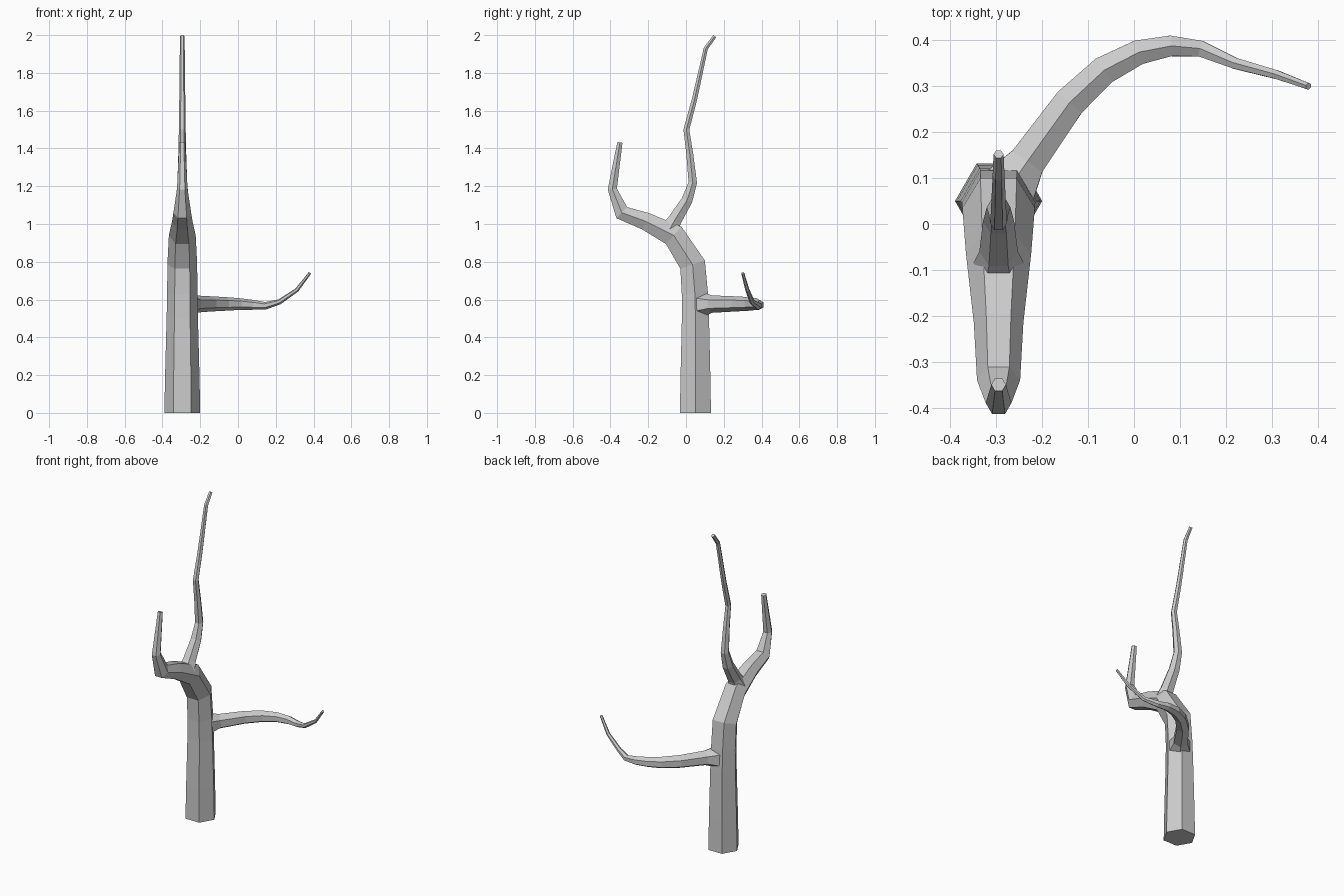
import bpy, bmesh
from math import sin, cos, tau
from mathutils import Vector

if "Cube" in bpy.data.objects:
    bpy.data.objects.remove(bpy.data.objects["Cube"])

SIDES = 6


def limb(name, path, ref):
    """Tapered six-sided tube along (x, y, z, radius) points."""
    pts = [Vector(p[:3]) for p in path]
    bm = bmesh.new()
    rings = []
    for i, p in enumerate(pts):
        t = Vector()
        if i > 0:
            t += (p - pts[i - 1]).normalized()
        if i < len(pts) - 1:
            t += (pts[i + 1] - p).normalized()
        t.normalize()
        u = (ref - t * ref.dot(t)).normalized()
        v = t.cross(u)
        r = path[i][3]
        rings.append([bm.verts.new(p + r * (u * cos(tau * k / SIDES) + v * sin(tau * k / SIDES)))
                      for k in range(SIDES)])
    for a, b in zip(rings, rings[1:]):
        for k in range(SIDES):
            n = (k + 1) % SIDES
            bm.faces.new((a[k], a[n], b[n], b[k]))
    bm.faces.new(rings[0][::-1])
    bm.faces.new(rings[-1])
    bmesh.ops.recalc_face_normals(bm, faces=bm.faces)
    me = bpy.data.meshes.new(name)
    bm.to_mesh(me)
    bm.free()
    ob = bpy.data.objects.new(name, me)
    bpy.context.collection.objects.link(ob)
    return ob


X = -0.295

# Trunk bending forward into the front limb
trunk = limb("tree_trunk", [(X, y, z, r) for y, z, r in [
    (0.05, 0, 0.095), (0.05, 0.2, 0.091), (0.05, 0.5, 0.083), (0.047, 0.63, 0.08),
    (0.035, 0.785, 0.079), (-0.065, 0.94, 0.071), (-0.215, 1.015, 0.054),
    (-0.34, 1.06, 0.047), (-0.39, 1.185, 0.028), (-0.35, 1.432, 0.016)]], Vector((1, 0, 0)))

# Tall wavy upper branch
upper = limb("upper_branch", [(X, y, z, r) for y, z, r in [
    (-0.085, 0.975, 0.055), (-0.06, 1.02, 0.042), (0.005, 1.125, 0.034), (0.036, 1.22, 0.026),
    (0.02, 1.37, 0.021), (0.002, 1.5, 0.018), (0.045, 1.66, 0.016),
    (0.105, 1.93, 0.013), (0.152, 1.994, 0.011)]], Vector((1, 0, 0)))

# Curving side branch with a flared root
side = limb("side_branch", [
    (-0.275, 0.075, 0.573, 0.072), (-0.232, 0.137, 0.576, 0.046), (-0.14, 0.265, 0.577, 0.040),
    (-0.065, 0.335, 0.577, 0.036), (0.01, 0.374, 0.576, 0.031), (0.08, 0.388, 0.572, 0.026),
    (0.145, 0.382, 0.567, 0.020), (0.22, 0.35, 0.588, 0.014), (0.312, 0.325, 0.651, 0.011),
    (0.38, 0.3, 0.74, 0.008)], Vector((0, 0, 1)))

# Join the branches into one clean surface
bpy.context.view_layer.objects.active = trunk
for branch in (upper, side):
    mod = trunk.modifiers.new("join", 'BOOLEAN')
    mod.operation = 'UNION'
    mod.solver = 'EXACT'
    mod.object = branch
    bpy.ops.object.modifier_apply(modifier=mod.name)
    bpy.data.objects.remove(branch)
trunk.name = "tree"
